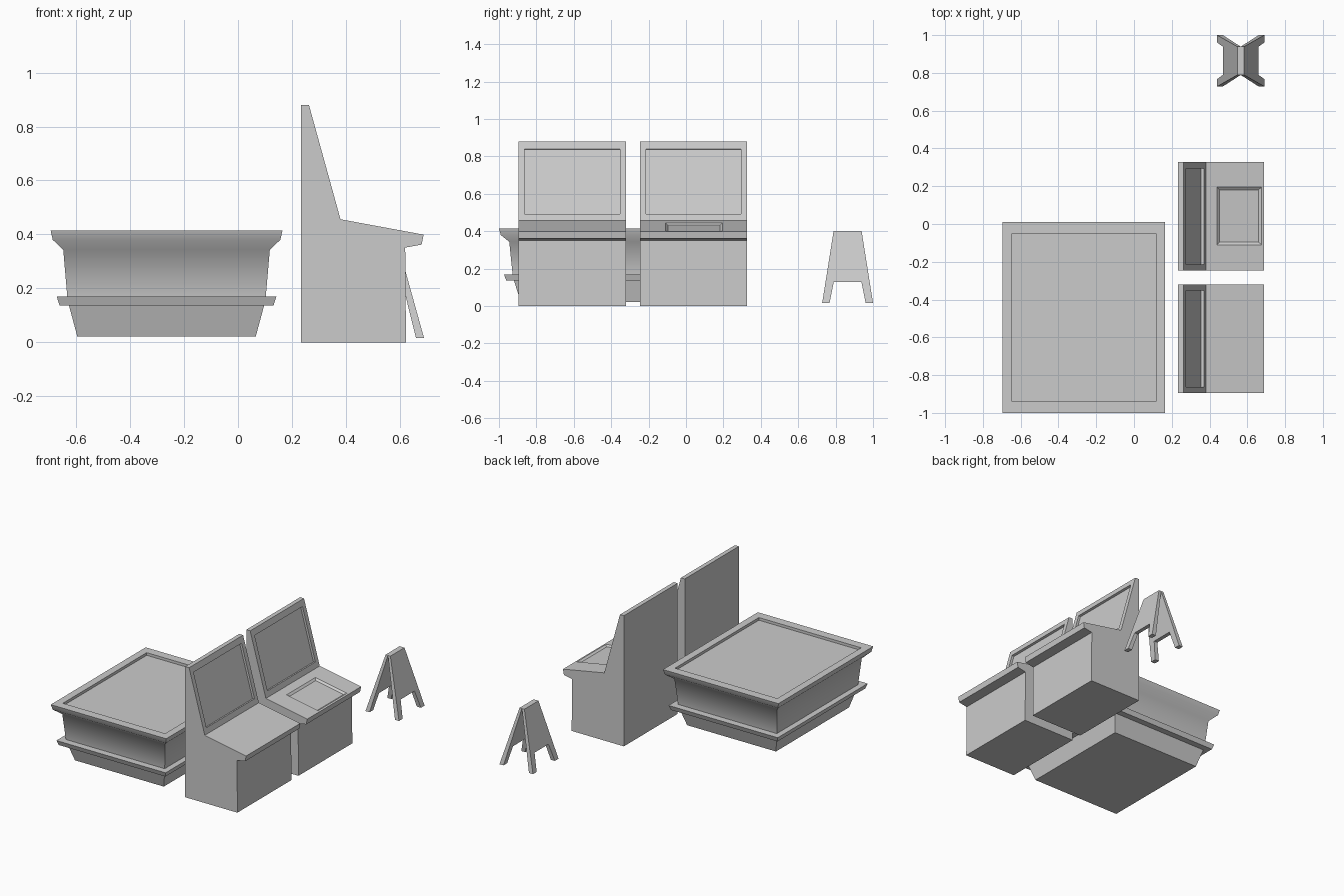
import bpy, bmesh
from mathutils import Vector

if "Cube" in bpy.data.objects:
    bpy.data.objects.remove(bpy.data.objects["Cube"])


def finish(name, bm, smooth_angle=None):
    bmesh.ops.recalc_face_normals(bm, faces=bm.faces[:])
    me = bpy.data.meshes.new(name)
    bm.to_mesh(me)
    bm.free()
    ob = bpy.data.objects.new(name, me)
    bpy.context.collection.objects.link(ob)
    if smooth_angle:
        bpy.ops.object.select_all(action='DESELECT')
        ob.select_set(True)
        bpy.context.view_layer.objects.active = ob
        bpy.ops.object.shade_smooth_by_angle(angle=smooth_angle)
    return ob


def loft(name, rings, center, cap_bottom=False, cap_top=False, smooth_angle=None):
    """Stack rectangles given as (half_x, half_y, z)."""
    bm = bmesh.new()
    loops = []
    for hx, hy, z in rings:
        loops.append([bm.verts.new((center[0] + sx * hx, center[1] + sy * hy, z))
                      for sx, sy in ((-1, -1), (1, -1), (1, 1), (-1, 1))])
    for a, b in zip(loops, loops[1:]):
        for i in range(4):
            j = (i + 1) % 4
            bm.faces.new((a[i], a[j], b[j], b[i]))
    if cap_bottom:
        bm.faces.new(loops[0][::-1])
    if cap_top:
        bm.faces.new(loops[-1])
    return finish(name, bm, smooth_angle)


def prism(bm, side_a, side_b):
    """Join two matching outlines into a solid; returns the side faces."""
    a = [bm.verts.new(p) for p in side_a]
    b = [bm.verts.new(p) for p in side_b]
    bm.faces.new(a[::-1])
    bm.faces.new(b)
    n = len(a)
    faces = [bm.faces.new((a[i], a[(i + 1) % n], b[(i + 1) % n], b[i])) for i in range(n)]
    bmesh.ops.recalc_face_normals(bm, faces=bm.faces[:])
    return faces


def recess(bm, face, p, q, xs, ys, wall, depth):
    """Sink a rectangle into a sloped face that runs from p to q in x-z."""
    mid = face.calc_center_median()
    bmesh.ops.inset_individual(bm, faces=[face], thickness=0.02)
    for v in face.verts:
        x = xs[0] if v.co.x < mid.x else xs[1]
        y = ys[0] if v.co.y < mid.y else ys[1]
        v.co = Vector((x, y, p[1] + (x - p[0]) * (q[1] - p[1]) / (q[0] - p[0])))
    bm.normal_update()
    bmesh.ops.inset_individual(bm, faces=[face], thickness=wall, depth=-depth)


# Table: tapered base, trim band, flared body with sunken top
TABLE = (-0.265, -0.495)
K = 0.505 / 0.43


def ring(h, z):
    return (h, h * K, z)


loft("table_base", [ring(0.331, 0.022), ring(0.362, 0.137)], TABLE, cap_bottom=True)
loft("table_trim", [ring(0.362, 0.137), ring(0.397, 0.137),
                    ring(0.407, 0.169), ring(0.368, 0.169)], TABLE)
loft("table_body", [ring(0.368, 0.169), ring(0.383, 0.343), ring(0.422, 0.38),
                    ring(0.43, 0.415), (0.381, 0.446, 0.415), (0.381, 0.446, 0.397)],
     TABLE, cap_top=True, smooth_angle=0.87)

# Bench seats: extruded side profile with a back panel; one has a seat dent
PROFILE = [(0.234, 0), (0.623, 0), (0.62, 0.351), (0.681, 0.362),
           (0.688, 0.399), (0.38, 0.456), (0.263, 0.88), (0.234, 0.88)]
for name, y0, y1, dented in (("front_bench", -0.896, -0.321, False),
                             ("rear_bench", -0.246, 0.327, True)):
    bm = bmesh.new()
    sides = prism(bm, [(x, y0, z) for x, z in PROFILE], [(x, y1, z) for x, z in PROFILE])
    recess(bm, sides[5], PROFILE[5], PROFILE[6], (0.274, 0.37),
           (y0 + 0.032, y1 - 0.032), 0.0001, 0.015)
    if dented:
        recess(bm, sides[4], PROFILE[5], PROFILE[4], (0.44, 0.675), (-0.11, 0.195), 0.02, 0.01)
    finish(name, bm)

# Folding floor sign: two leaning boards with notched feet
CX, CY = 0.565, 0.864
BOARD = [(-0.136, 0.015), (-0.097, 0.015), (-0.074, 0.128), (0.074, 0.128),
         (0.097, 0.015), (0.136, 0.015), (0.075, 0.40), (-0.075, 0.40)]
for name, s in (("sign_board_right", 1), ("sign_board_left", -1)):
    bm = bmesh.new()
    outer, inner = [], []
    for y, z in BOARD:
        t = (z - 0.015) / 0.385
        outer.append((CX + s * (0.125 - 0.107 * t), CY + y, z))
        inner.append((CX + s * 0.095 * (1 - t), CY + y, z))
    prism(bm, outer, inner)
    finish(name, bm)
